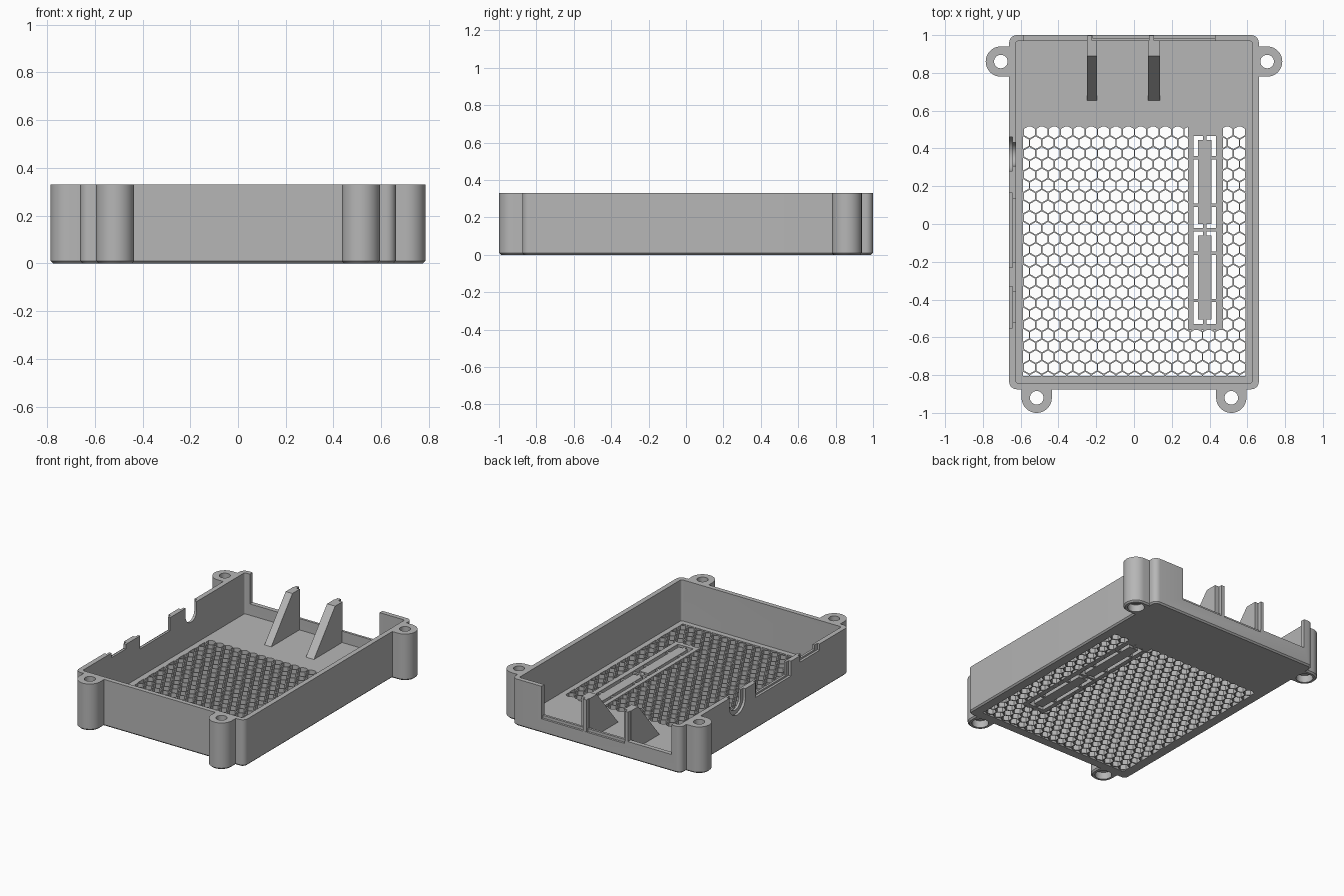
import bpy, bmesh, math
from mathutils import Vector

cube = bpy.data.objects.get("Cube")
if cube:
    bpy.data.objects.remove(cube, do_unlink=True)

HEIGHT, FLOOR = 0.33, 0.04
grey = bpy.data.materials.new("plain_grey")
grey.use_nodes = True
colour = (0.47, 0.47, 0.47, 1)
grey.diffuse_color = colour
grey.node_tree.nodes["Principled BSDF"].inputs["Base Color"].default_value = colour


def finish(name, bm):
    bmesh.ops.recalc_face_normals(bm, faces=bm.faces)
    mesh = bpy.data.meshes.new(name)
    bm.to_mesh(mesh)
    bm.free()
    mesh.materials.append(grey)
    obj = bpy.data.objects.new(name, mesh)
    bpy.context.collection.objects.link(obj)
    return obj


def extrude(bm, faces, offset):
    made = bmesh.ops.extrude_face_region(bm, geom=faces)
    verts = [g for g in made["geom"] if isinstance(g, bmesh.types.BMVert)]
    bmesh.ops.translate(bm, verts=verts, vec=offset)


def prism(name, outline, z0, z1, chamfer=0):
    bm = bmesh.new()
    face = bm.faces.new([bm.verts.new((x, y, z0)) for x, y in outline])
    extrude(bm, [face], (0, 0, z1 - z0))
    if chamfer:
        low = [e for e in bm.edges if all(v.co.z < z0 + 1e-5 for v in e.verts)]
        bmesh.ops.bevel(bm, geom=low, offset=chamfer, segments=1, affect='EDGES')
    return finish(name, bm)


def box(name, x0, x1, y0, y1, z0, z1):
    return prism(name, [(x0, y0), (x1, y0), (x1, y1), (x0, y1)], z0, z1)


def arc(cx, cy, r, start, end, steps):
    angles = [math.radians(start + (end - start) * i / steps) for i in range(steps + 1)]
    return [(cx + r * math.cos(a), cy + r * math.sin(a)) for a in angles]


def rounded(x, y0, y1, r):
    corners = [(x - r, y1 - r), (r - x, y1 - r), (r - x, y0 + r), (x - r, y0 + r)]
    return [p for i, (cx, cy) in enumerate(corners)
            for p in arc(cx, cy, r, 90 * i, 90 * i + 90, 6)]


def combine(target, other, operation='DIFFERENCE'):
    mod = target.modifiers.new("combine", 'BOOLEAN')
    mod.operation, mod.object, mod.solver = operation, other, 'EXACT'
    bpy.context.view_layer.objects.active = target
    bpy.ops.object.modifier_apply(modifier=mod.name)
    bpy.data.objects.remove(other, do_unlink=True)


def side_prism(name, outline, x0, x1):
    # outline in the y-z plane, extruded along x
    bm = bmesh.new()
    face = bm.faces.new([bm.verts.new((x0, y, z)) for y, z in outline])
    extrude(bm, [face], (x1 - x0, 0, 0))
    return finish(name, bm)


# Tray body with four screw lugs
tray = prism("tray_shell", rounded(0.661, -0.875, 1.0, 0.04), 0, HEIGHT, 0.01)
R = 0.08
lugs = []
for s in (-1, 1):
    fx, fy = s * 0.515, -0.92
    lugs.append((fx, fy, arc(fx, fy, R, 180, 360, 24) + [(fx + R, -0.85), (fx - R, -0.85)]))
    bx, by = s * 0.705, 0.86
    turn = 90 if s < 0 else -90
    lugs.append((bx, by, arc(bx, by, R, turn, turn + 180, 24)
                 + [(s * 0.64, by + s * R), (s * 0.64, by - s * R)]))
for x, y, outline in lugs:
    combine(tray, prism("lug", outline, 0, HEIGHT, 0.01), 'UNION')

# Inside of the tray
combine(tray, prism("cavity", rounded(0.626, -0.842, 0.968, 0.012), FLOOR, 1))

# Screw holes with wider recesses underneath
for x, y, outline in lugs:
    combine(tray, prism("hole", arc(x, y, 0.036, 0, 345, 23), -1, 1))
    combine(tray, prism("recess", arc(x, y, 0.054, 0, 345, 23), -1, 0.05))

# Rear opening above a low sill, with a shallow outer step
combine(tray, box("rear_opening", -0.585, 0.43, 0.94, 1.1, 0.12, 1))
combine(tray, box("rear_step", -0.22, 0.43, 0.985, 1.1, 0.1, 1))

# Port cut-outs in the right wall: outer recess and smaller through cut
for y0, y1, z in ((-0.23, 0.165, 0.225), (-0.55, -0.33, 0.285)):
    combine(tray, box("port_recess", -0.7, -0.643, y0, y1, z, 1))
    combine(tray, box("port_cut", -0.7, -0.6, y0 + 0.03, y1 - 0.03, z + 0.012, 1))
for r, x1 in ((0.09, -0.643), (0.062, -0.6)):
    outline = arc(0.37, 0.27, r, 180, 360, 20) + [(0.37 + r, 1), (0.37 - r, 1)]
    combine(tray, side_prism("round_port", outline, -0.7, x1))

# Honeycomb vents, trimmed to a rectangle
PITCH = 0.0654
X0, X1, Y0, Y1 = -0.587, 0.59, -0.805, 0.515
bm = bmesh.new()
for row in range(25):
    for col in range(-1, 20):
        cx = -0.553 + (col + 0.5 * (row % 2)) * PITCH
        cy = 0.487 - row * PITCH * math.sqrt(0.75)
        bm.faces.new([bm.verts.new((x, y, -0.1))
                      for x, y in arc(cx, cy, 0.0335, 30, 330, 5)])
for point, normal in (((X0, 0), (-1, 0)), ((X1, 0), (1, 0)),
                      ((0, Y0), (0, -1)), ((0, Y1), (0, 1))):
    bmesh.ops.bisect_plane(bm, geom=bm.verts[:] + bm.edges[:] + bm.faces[:],
                           plane_co=Vector((*point, 0)), plane_no=Vector((*normal, 0)),
                           clear_outer=True)
slivers = [f for f in bm.faces if f.calc_area() < 0.0003]
bmesh.ops.delete(bm, geom=slivers, context='FACES')
extrude(bm, bm.faces[:], (0, 0, 0.3))
combine(tray, finish("vents", bm))

# Long slot through the floor with a solid frame around it
FX0, FX1, FY0, FY1 = 0.285, 0.47, -0.56, 0.53
SX0, SX1, SY0, SY1 = 0.315, 0.435, -0.53, 0.465
combine(tray, box("slot", SX0, SX1, SY0, SY1, -1, 1))
frame = box("slot_frame", FX0, FX1, FY0, FY1, 0.001, FLOOR + 0.002)
combine(frame, box("slot", SX0, SX1, SY0, SY1, -1, 1))

# Two floating bars held by thin bridges
mid = (SX0 + SX1) / 2
parts = [frame, tray]
for name, y0, y1 in (("rear", 0.0, 0.445), ("front", -0.505, -0.06)):
    parts.append(box(name + "_slot_bar", mid - 0.035, mid + 0.035, y0, y1, 0.001, FLOOR))
    for y in (y0 + 0.1, y1 - 0.095):
        parts.append(box(name + "_bar_bridge", SX0 - 0.01, SX1 + 0.01,
                         y - 0.009, y + 0.009, 0.003, FLOOR - 0.002))
parts.append(box("middle_bridge", SX0 - 0.01, SX1 + 0.01, -0.039, -0.021, 0.003, FLOOR - 0.002))
parts.append(box("long_bridge", mid - 0.009, mid + 0.009, SY0 - 0.01, SY1 + 0.01,
                 0.004, FLOOR - 0.003))

# Triangular support fins with a narrow tongue at the rear
for name, x0, x1 in (("right", -0.25, -0.197), ("left", 0.074, 0.137)):
    profile = [(0.645, FLOOR - 0.01), (0.89, HEIGHT - 0.003),
               (0.972, HEIGHT - 0.003), (0.972, FLOOR - 0.01)]
    parts.append(side_prism(name + "_fin", profile, x0, x1))
    parts.append(box(name + "_fin_tongue", x0 + 0.005, (x0 + x1) / 2,
                     0.96, 0.999, 0.08, HEIGHT - 0.003))

for obj in parts:
    bpy.ops.object.select_all(action='DESELECT')
    obj.select_set(True)
    bpy.context.view_layer.objects.active = obj
    bpy.ops.object.shade_smooth_by_angle(angle=math.radians(30))
